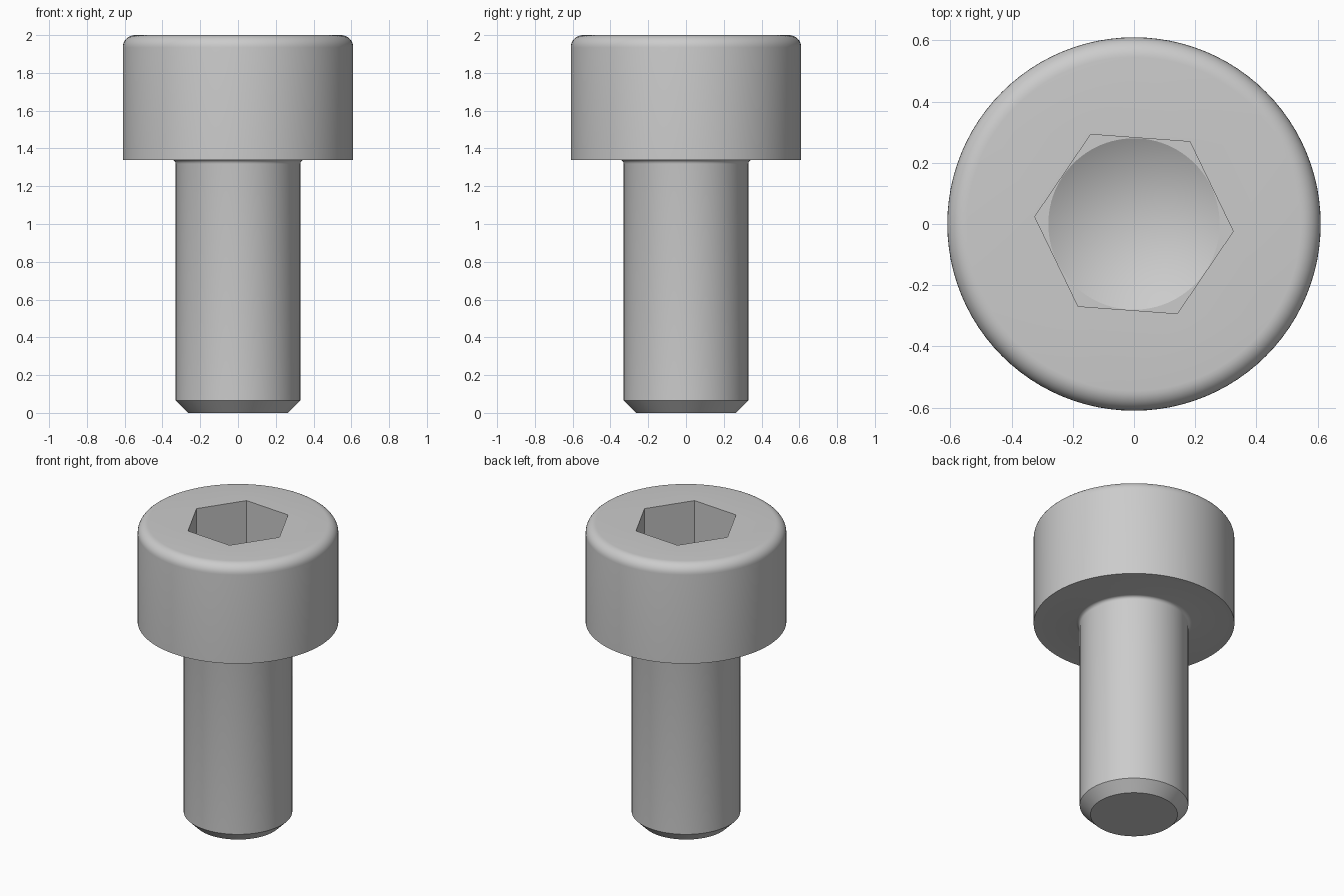
import bpy, bmesh, math

if "Cube" in bpy.data.objects:
    bpy.data.objects.remove(bpy.data.objects["Cube"])

SEG = 96
HEX_TURN = math.radians(-4.2)
HEAD_R, SHAFT_R, HEX_R, CONE_R = 0.61, 0.33, 0.325, 0.28
HEAD_Z, FLOOR_Z, TIP_Z = 1.34, 1.66, 1.50

steel = bpy.data.materials.new("steel grey")
steel.diffuse_color = (0.6, 0.6, 0.6, 1)
steel.use_nodes = True
steel.node_tree.nodes["Principled BSDF"].inputs["Base Color"].default_value = steel.diffuse_color


def arc(cx, cz, r, a0, a1, n):
    """Points (radius, height) along a circular arc, angles in degrees."""
    return [(cx + r * math.cos(math.radians(a0 + (a1 - a0) * i / n)),
             cz + r * math.sin(math.radians(a0 + (a1 - a0) * i / n))) for i in range(n + 1)]


def ring(bm, r, z, n=SEG, turn=0.0):
    return [bm.verts.new((r * math.cos(turn + 2 * math.pi * i / n),
                          r * math.sin(turn + 2 * math.pi * i / n), z)) for i in range(n)]


def bridge(bm, a, b):
    n = len(a)
    for i in range(n):
        bm.faces.new((a[i], a[(i + 1) % n], b[(i + 1) % n], b[i]))


def fill_between(bm, outer, inner):
    """Flat face ring between two loops with different numbers of sides."""
    edges = []
    for loop in (outer, inner):
        for i, v in enumerate(loop):
            w = loop[(i + 1) % len(loop)]
            edges.append(bm.edges.get((v, w)) or bm.edges.new((v, w)))
    bmesh.ops.triangle_fill(bm, edges=edges, use_beauty=True, use_dissolve=False)


bm = bmesh.new()

# Outer profile: chamfered tip, shank, fillet under the head, head, rounded rim
profile = [(0.265, 0), (SHAFT_R, 0.065)]
profile += arc(SHAFT_R + 0.022, HEAD_Z - 0.022, 0.022, 180, 90, 4)
profile += [(HEAD_R, HEAD_Z)]
profile += arc(HEAD_R - 0.065, 2 - 0.065, 0.065, 0, 90, 8)
rings = [ring(bm, r, z) for r, z in profile]
for low, high in zip(rings, rings[1:]):
    bridge(bm, low, high)
bm.faces.new(rings[0][::-1])

# Hexagonal socket: top opening, walls, floor corners
hex_top = ring(bm, HEX_R, 2, 6, HEX_TURN)
hex_floor = ring(bm, HEX_R, FLOOR_Z, 6, HEX_TURN)
fill_between(bm, rings[-1], hex_top)
bridge(bm, hex_top, hex_floor)

# Conical drill point at the bottom of the socket
cone = ring(bm, CONE_R, FLOOR_Z)
fill_between(bm, hex_floor, cone)
tip = bm.verts.new((0, 0, TIP_Z))
for i in range(SEG):
    bm.faces.new((cone[i], cone[(i + 1) % SEG], tip))

bmesh.ops.recalc_face_normals(bm, faces=bm.faces)
mesh = bpy.data.meshes.new("socket_head_bolt")
bm.to_mesh(mesh)
bm.free()
mesh.materials.append(steel)
bolt = bpy.data.objects.new("socket_head_bolt", mesh)
bpy.context.collection.objects.link(bolt)

# Smooth round surfaces, crisp edges
bpy.context.view_layer.objects.active = bolt
bolt.select_set(True)
bpy.ops.object.shade_smooth_by_angle(angle=math.radians(28))
